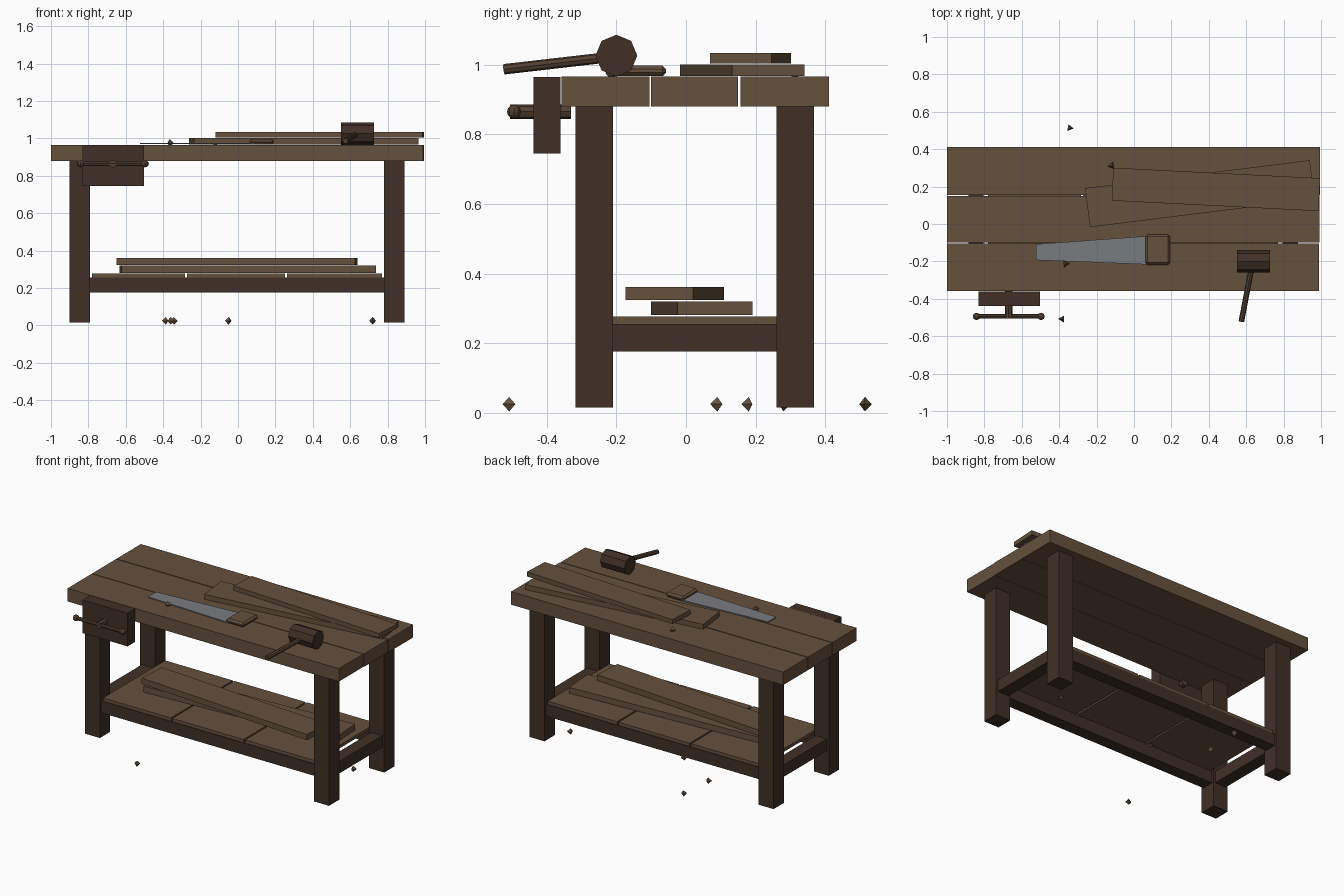
import bpy, bmesh, math
from mathutils import Vector, Matrix

if "Cube" in bpy.data.objects:
    bpy.data.objects.remove(bpy.data.objects["Cube"], do_unlink=True)


def material(name, r, g, b):
    m = bpy.data.materials.new(name)
    m.use_nodes = True
    m.diffuse_color = (r, g, b, 1)
    m.node_tree.nodes["Principled BSDF"].inputs["Base Color"].default_value = (r, g, b, 1)
    return m


LIGHT = material("light wood", 0.13, 0.082, 0.047)
DARK = material("dark wood", 0.052, 0.03, 0.02)
MID = material("handle wood", 0.085, 0.05, 0.03)
STEEL = material("saw steel", 0.19, 0.2, 0.215)


def finish(bm, name, mat):
    bmesh.ops.recalc_face_normals(bm, faces=bm.faces)
    me = bpy.data.meshes.new(name)
    bm.to_mesh(me)
    bm.free()
    me.materials.append(mat)
    ob = bpy.data.objects.new(name, me)
    bpy.context.scene.collection.objects.link(ob)
    return ob


def box(name, mat, x, y, z, turn=0, bevel=0):
    """Box from (low, high) ranges, turned about its own vertical axis in degrees."""
    bm = bmesh.new()
    bmesh.ops.create_cube(bm, size=1)
    size = [r[1] - r[0] for r in (x, y, z)]
    bmesh.ops.scale(bm, vec=size, verts=bm.verts)
    if bevel:
        bmesh.ops.bevel(bm, geom=bm.edges[:], offset=bevel, segments=1, affect='EDGES')
    ob = finish(bm, name, mat)
    ob.location = [(r[0] + r[1]) / 2 for r in (x, y, z)]
    ob.rotation_euler.z = math.radians(turn)
    return ob


def plank(name, centre, length, width, z, turn):
    cx, cy = centre
    return box(name, LIGHT, (cx - length / 2, cx + length / 2),
               (cy - width / 2, cy + width / 2), z, turn)


def rod(name, mat, a, b, radius, sides=8):
    """Cylinder with flat sides running from a to b."""
    a, b = Vector(a), Vector(b)
    bm = bmesh.new()
    bmesh.ops.create_cone(bm, cap_ends=True, segments=sides, radius1=radius,
                          radius2=radius, depth=(b - a).length)
    rot = (b - a).to_track_quat('Z', 'Y').to_matrix().to_4x4()
    bm.transform(Matrix.Translation((a + b) / 2) @ rot)
    return finish(bm, name, mat)


def ball(name, mat, loc, radius, sides, rings, turn=0):
    bm = bmesh.new()
    bmesh.ops.create_uvsphere(bm, u_segments=sides, v_segments=rings, radius=radius)
    ob = finish(bm, name, mat)
    ob.location = loc
    ob.rotation_euler.z = math.radians(turn)
    return ob


# Bench top: three long boards
for name, x1, y in (("front", 0.99, (-0.358, -0.105)), ("middle", 0.993, (-0.1, 0.15)),
                    ("back", 0.995, (0.156, 0.411))):
    box(name + "_top_board", LIGHT, (-1, x1), y, (0.88, 0.966))

# Legs
LEG_X = {"right": (-0.9, -0.79), "left": (0.78, 0.89)}
LEG_Y = {"front": (-0.318, -0.21), "back": (0.26, 0.368)}
for sx, x in LEG_X.items():
    for sy, y in LEG_Y.items():
        box(f"{sy}_{sx}_leg", DARK, x, y, (0.015, 0.88))

# Rails between the legs
for name, y in LEG_Y.items():
    box(name + "_rail", DARK, (-0.79, 0.78), (y[0] + 0.014, y[1] - 0.014), (0.177, 0.256))
for name, x in LEG_X.items():
    box(name + "_side_rail", DARK, (x[0] + 0.014, x[1] - 0.014), (-0.21, 0.26), (0.177, 0.256))

# Shelf boards laid across the rails
for i, x in enumerate(((-0.78, -0.283), (-0.272, 0.25), (0.262, 0.77))):
    box(f"shelf_board_{i + 1}", LIGHT, x, (-0.3, 0.35), (0.256, 0.277))

# Loose planks, two on the shelf and two on the top
plank("lower_shelf_plank", (0.052, 0.045), 1.363, 0.215, (0.281, 0.32), 3.2)
plank("upper_shelf_plank", (-0.005, -0.032), 1.277, 0.195, (0.324, 0.362), -4)
plank("lower_top_plank", (0.352, 0.162), 1.21, 0.21, (0.968, 1.001), 7.1)
plank("upper_top_plank", (0.438, 0.185), 1.107, 0.176, (1.004, 1.034), -2.9)

# Vise: jaw, screw and sliding bar with end knobs
box("vise_jaw", DARK, (-0.832, -0.503), (-0.438, -0.36), (0.745, 0.965))
rod("vise_screw", MID, (-0.67, -0.33, 0.865), (-0.67, -0.505, 0.865), 0.021)
rod("vise_bar", MID, (-0.84, -0.494, 0.865), (-0.495, -0.494, 0.865), 0.012)
for name, x in (("right", -0.842), ("left", -0.497)):
    ball(name + "_vise_knob", MID, (x, -0.494, 0.865), 0.02, 8, 6)

# Mallet
rod("mallet_head", DARK, (0.55, -0.2, 1.026), (0.728, -0.2, 1.026), 0.06)
rod("mallet_handle", MID, (0.574, -0.522, 0.987), (0.635, -0.2, 1.024), 0.015)

# Saw: tapered blade and chamfered grip
bm = bmesh.new()
outline = ((-0.525, -0.193), (0.09, -0.217), (0.09, -0.063), (-0.525, -0.108))
face = bm.faces.new([bm.verts.new((x, y, 0.969)) for x, y in outline])
ext = bmesh.ops.extrude_face_region(bm, geom=[face])
bmesh.ops.translate(bm, vec=(0, 0, 0.006),
                    verts=[v for v in ext["geom"] if isinstance(v, bmesh.types.BMVert)])
finish(bm, "saw_blade", STEEL)
box("saw_grip", LIGHT, (0.062, 0.192), (-0.218, -0.057), (0.967, 0.998), 0, 0.011)

# Wood chips on the floor and the top
chips = ((0.72, 0.18, 0.025), (-0.36, 0.28, 0.025), (-0.05, 0.09, 0.025),
         (-0.343, 0.514, 0.025), (-0.385, -0.508, 0.025),
         (-0.365, -0.213, 0.976), (-0.12, 0.312, 0.976))
for i, loc in enumerate(chips):
    ball(f"wood_chip_{i + 1}", LIGHT, loc, 0.021, 3, 2, 180 + i * 67)
